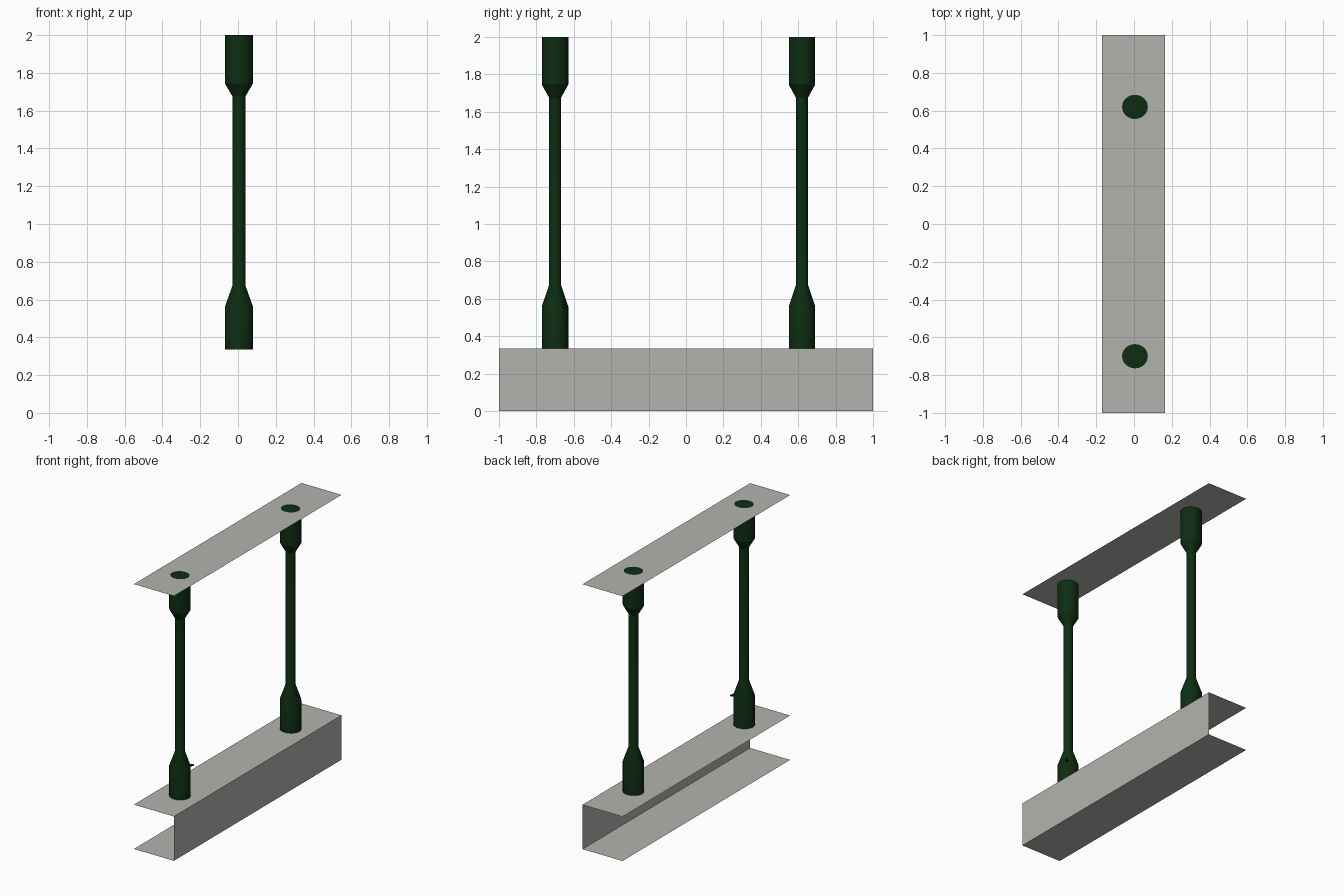
import bpy, bmesh, math
from mathutils import Vector, Matrix

if "Cube" in bpy.data.objects:
    bpy.data.objects.remove(bpy.data.objects["Cube"])

X0, X1 = -0.17, 0.165      # beam width
DECK = 0.335               # top of the channel beam


def material(name, rgb):
    m = bpy.data.materials.new(name)
    m.diffuse_color = (*rgb, 1)
    m.use_nodes = True
    m.node_tree.nodes["Principled BSDF"].inputs["Base Color"].default_value = m.diffuse_color
    return m


grey = material("warm grey", (0.45, 0.45, 0.42))
green = material("dark green", (0.004, 0.026, 0.006))


def finish(name, bm, mat, smooth=False):
    me = bpy.data.meshes.new(name)
    bm.to_mesh(me)
    bm.free()
    me.materials.append(mat)
    ob = bpy.data.objects.new(name, me)
    bpy.context.collection.objects.link(ob)
    if smooth:
        bpy.ops.object.select_all(action='DESELECT')
        ob.select_set(True)
        bpy.context.view_layer.objects.active = ob
        bpy.ops.object.shade_smooth_by_angle(angle=math.radians(25))
    return ob


def strip(name, profile):
    """Sweep an open x-z profile along y as a thin sheet."""
    bm = bmesh.new()
    rows = [[bm.verts.new((x, y, z)) for x, z in profile] for y in (-1, 1)]
    for i in range(len(profile) - 1):
        bm.faces.new((rows[0][i], rows[1][i], rows[1][i + 1], rows[0][i + 1]))
    return finish(name, bm, grey)


def baluster(name, y):
    """Turned post: thick ends, tapers and a slim shaft."""
    profile = [(0.075, DECK), (0.075, 0.56), (0.034, 0.675), (0.034, 1.675),
               (0.075, 1.745), (0.075, 1.999), (0.063, 2.0008)]
    n = 24
    bm = bmesh.new()
    rings = [[bm.verts.new((0.005 + r * math.cos(2 * math.pi * k / n),
                            y + r * 0.94 * math.sin(2 * math.pi * k / n), z))
              for k in range(n)] for r, z in profile]
    for a, b in zip(rings, rings[1:]):
        for k in range(n):
            j = (k + 1) % n
            bm.faces.new((a[k], a[j], b[j], b[k]))
    bm.faces.new(rings[0][::-1])
    bm.faces.new(rings[-1])
    return finish(name, bm, green, True)


# Channel beam, open on the left side
strip("channel_beam", [(X0, DECK), (X1, DECK), (X1, 0), (X0, 0)])
# Flat top rail
strip("top_rail", [(X1, 2), (X0, 2)])
# Posts
baluster("front_post", -0.70)
baluster("back_post", 0.62)

# Small spur on the front post
bm = bmesh.new()
aim = Vector((0.7, 0.65, 0)).to_track_quat('Z', 'Y').to_matrix().to_4x4()
bmesh.ops.create_cone(bm, cap_ends=True, segments=8, radius1=0.014, radius2=0.006,
                      depth=0.05, matrix=Matrix.Translation((0.057, -0.653, 0.56)) @ aim)
finish("post_spur", bm, green)
